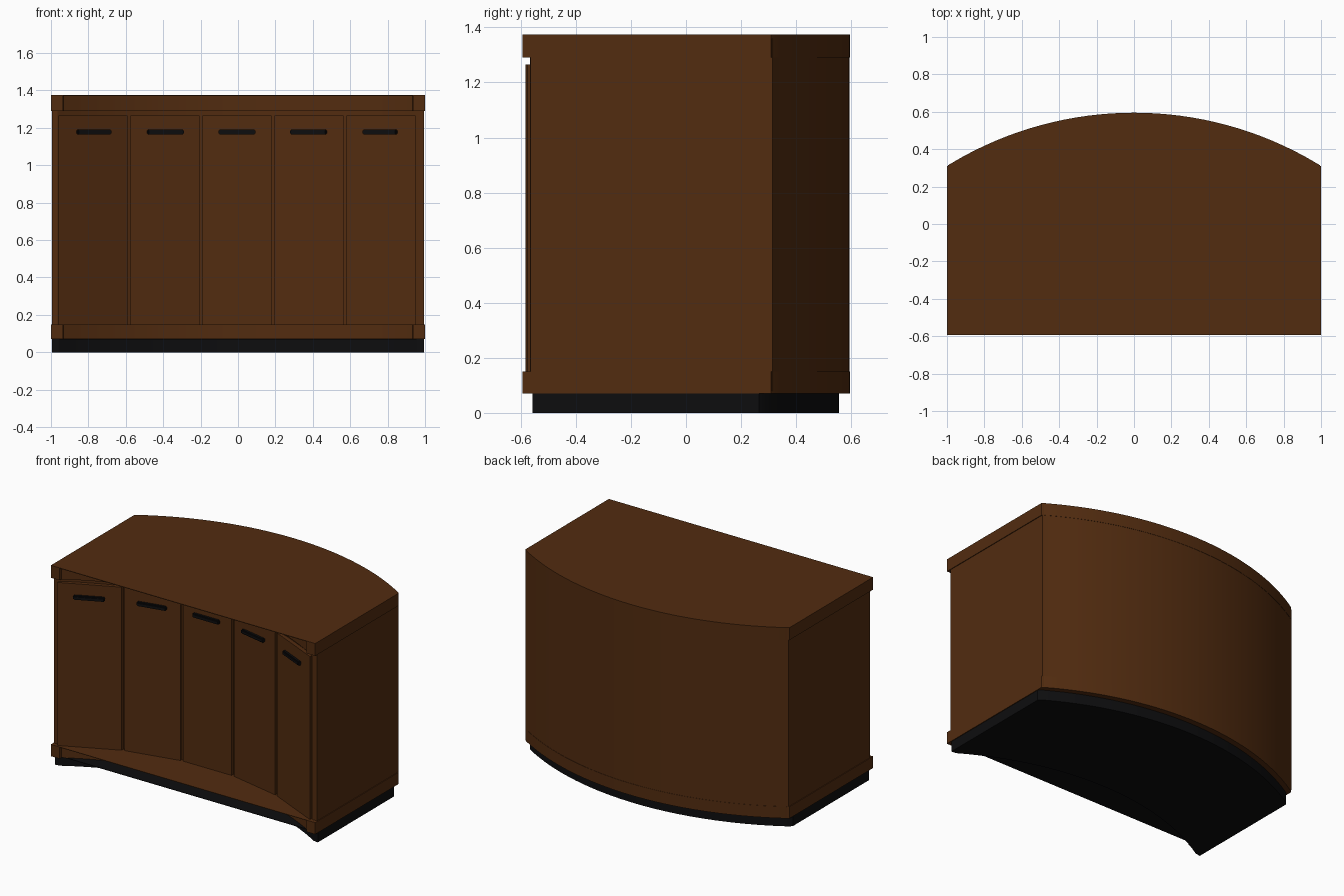
import bpy, bmesh, math
from mathutils import Matrix

if "Cube" in bpy.data.objects:
    bpy.data.objects.remove(bpy.data.objects["Cube"])


def material(name, col):
    m = bpy.data.materials.new(name)
    m.diffuse_color = (*col, 1)
    m.use_nodes = True
    m.node_tree.nodes["Principled BSDF"].inputs["Base Color"].default_value = m.diffuse_color
    return m


WOOD = material("brown_wood", (0.085, 0.025, 0.005))
BLACK = material("black_trim", (0.004, 0.004, 0.0045))


def finish(bm, name, mat):
    bmesh.ops.recalc_face_normals(bm, faces=bm.faces)
    me = bpy.data.meshes.new(name)
    bm.to_mesh(me)
    bm.free()
    me.materials.append(mat)
    ob = bpy.data.objects.new(name, me)
    bpy.context.collection.objects.link(ob)
    bpy.context.view_layer.objects.active = ob
    ob.select_set(True)
    bpy.ops.object.shade_smooth_by_angle(angle=math.radians(20))
    ob.select_set(False)
    return ob


def arc_y(x, apex, r):
    return apex - r + math.sqrt(r * r - x * x)


def arc(half, apex, r, n=32):
    xs = [-half + 2 * half * i / n for i in range(n + 1)]
    return [(x, arc_y(x, apex, r)) for x in xs]


def prism(name, front, back, z0, z1, mat):
    """Extrude an outline: front edge left to right, back edge right to left."""
    bm = bmesh.new()
    vs = [bm.verts.new((x, y, z0)) for x, y in front + back[::-1]]
    f = bm.faces.new(vs)
    top = bmesh.ops.extrude_face_region(bm, geom=[f])["geom"]
    bmesh.ops.translate(bm, vec=(0, 0, z1 - z0),
                        verts=[v for v in top if isinstance(v, bmesh.types.BMVert)])
    return finish(bm, name, mat)


R_FRONT, R_BACK = 1.85, 1.9
DOOR_APEX = -0.315

# bowed carcass
prism("carcass", [(-0.995, -0.565)] + arc(0.965, -0.295, R_FRONT) + [(0.995, -0.565)],
      [(-0.995, 0.315)] + arc(0.98, 0.593, R_BACK) + [(0.995, 0.315)], 0.08, 1.36, WOOD)

# top and bottom rails with square stubs at the front corners
rail_front = ([(-1, -0.594), (-0.935, -0.594)] + arc(0.934, -0.322, R_FRONT)
              + [(0.935, -0.594), (1, -0.594)])
rail_back = [(-1, 0.308)] + arc(0.985, 0.595, R_BACK) + [(1, 0.308)]
prism("top_rail", rail_front, rail_back, 1.29, 1.374, WOOD)
prism("bottom_rail", rail_front, rail_back, 0.07, 0.149, WOOD)

# thin straight-fronted sheets over the rails
straight = [(-1, -0.594), (1, -0.594)]
prism("worktop", straight, rail_back, 1.371, 1.375, WOOD)
prism("lower_shelf", straight, rail_back, 0.147, 0.15, WOOD)

# recessed plinth with a thin straight-fronted cap
plinth_back = [(-0.995, 0.265)] + arc(0.98, 0.555, R_BACK) + [(0.995, 0.265)]
prism("plinth", [(-0.995, -0.558)] + arc(0.96, -0.285, R_FRONT) + [(0.995, -0.558)],
      plinth_back, 0, 0.07, BLACK)
prism("plinth_cap", [(-0.995, -0.558), (0.995, -0.558)], plinth_back, 0.066, 0.0695, BLACK)

# five flat doors set along the concave curve, each with a bar handle
PITCH, GAP = 0.385, 0.009
for i in range(5):
    xa = -0.968 + i * PITCH + GAP
    xb = min(xa + PITCH - 2 * GAP, 0.965)
    ya, yb = arc_y(xa, DOOR_APEX, R_FRONT), arc_y(xb, DOOR_APEX, R_FRONT)
    prism(f"door_{i + 1}", [(xa, ya), (xb, yb)], [(xa, ya + 0.03), (xb, yb + 0.03)],
          0.15, 1.265, WOOD)

    ang = math.atan2(yb - ya, xb - xa)
    mid = Matrix.Translation(((xa + xb) / 2, (ya + yb) / 2, 1.178)) @ Matrix.Rotation(ang, 4, 'Z')
    bm = bmesh.new()
    bmesh.ops.create_cube(bm, size=1, matrix=mid @ Matrix.Translation((0, -0.012, 0))
                          @ Matrix.Diagonal((0.2, 0.026, 0.028, 1)))
    bmesh.ops.bevel(bm, geom=bm.edges[:], offset=0.006, segments=2, affect='EDGES')
    finish(bm, f"handle_{i + 1}", BLACK)
